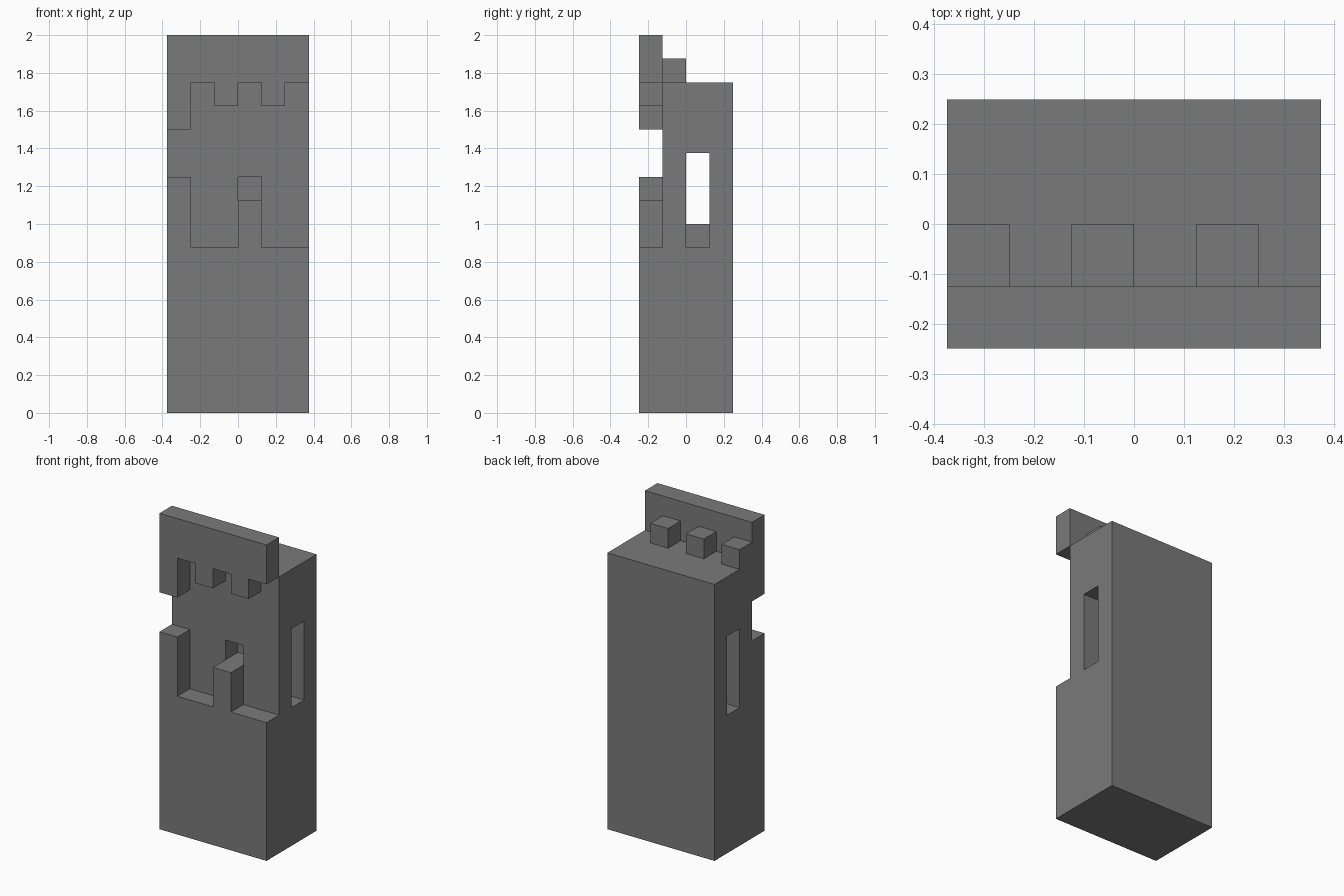
import bpy
import bmesh
from mathutils import Vector

if "Cube" in bpy.data.objects:
    bpy.data.objects.remove(bpy.data.objects["Cube"], do_unlink=True)

U = 0.125  # modelling grid step; all part sizes below are in steps

# Single grey finish
grey = bpy.data.materials.new("plain_grey")
grey.use_nodes = True
colour = (0.195, 0.195, 0.195, 1)
grey.diffuse_color = colour
grey.node_tree.nodes["Principled BSDF"].inputs["Base Color"].default_value = colour


def extrude_profile(name, outline, front, back):
    """Extrude an x-z outline along y, from front to back."""
    bm = bmesh.new()
    face = bm.faces.new([bm.verts.new((x * U, front * U, z * U)) for x, z in outline])
    grown = bmesh.ops.extrude_face_region(bm, geom=[face])["geom"]
    moved = [v for v in grown if isinstance(v, bmesh.types.BMVert)]
    bmesh.ops.translate(bm, verts=moved, vec=Vector((0, (back - front) * U, 0)))
    bmesh.ops.recalc_face_normals(bm, faces=bm.faces[:])
    mesh = bpy.data.meshes.new(name)
    bm.to_mesh(mesh)
    bm.free()
    mesh.materials.append(grey)
    obj = bpy.data.objects.new(name, mesh)
    bpy.context.collection.objects.link(obj)
    return obj


def box(name, x, y, z):
    """Box from three (low, high) ranges."""
    outline = [(x[0], z[0]), (x[1], z[0]), (x[1], z[1]), (x[0], z[1])]
    return extrude_profile(name, outline, *y)


def cut(target, cutter):
    cutter.hide_render = True
    mod = target.modifiers.new("cut", "BOOLEAN")
    mod.operation = "DIFFERENCE"
    mod.solver = "EXACT"
    mod.object = cutter
    bpy.context.view_layer.objects.active = target
    bpy.ops.object.modifier_apply(modifier=mod.name)
    bpy.data.objects.remove(cutter, do_unlink=True)


# Main block with a side-to-side slot and a small front window opening into it
body = box("body", (-3, 3), (-1, 2), (0, 14))
cut(body, box("slot_cutter", (-4, 4), (0, 1), (7, 11)))
cut(body, box("window_cutter", (0, 1), (-2, 0.5), (9, 10)))

# Raised lower front, with a side post and a short centre post
extrude_profile("lower_front", [
    (-3, 0), (3, 0), (3, 7), (1, 7), (1, 9), (0, 9),
    (0, 7), (-2, 7), (-2, 10), (-3, 10)], -2, -1)

# Low step inside the slot, behind the window
box("slot_step", (0, 1), (0, 1), (7, 8))

# Upper front band with hanging teeth
extrude_profile("upper_front", [
    (-3, 12), (-2, 12), (-2, 14), (-1, 14), (-1, 13), (0, 13), (0, 14),
    (1, 14), (1, 13), (2, 13), (2, 14), (3, 14), (3, 16), (-3, 16)], -2, -1)

# Row of cubes on the top, behind the band
for i, x in enumerate((-3, -1, 1)):
    box(f"top_cube_{i + 1}", (x, x + 1), (-1, 0), (14, 15))
